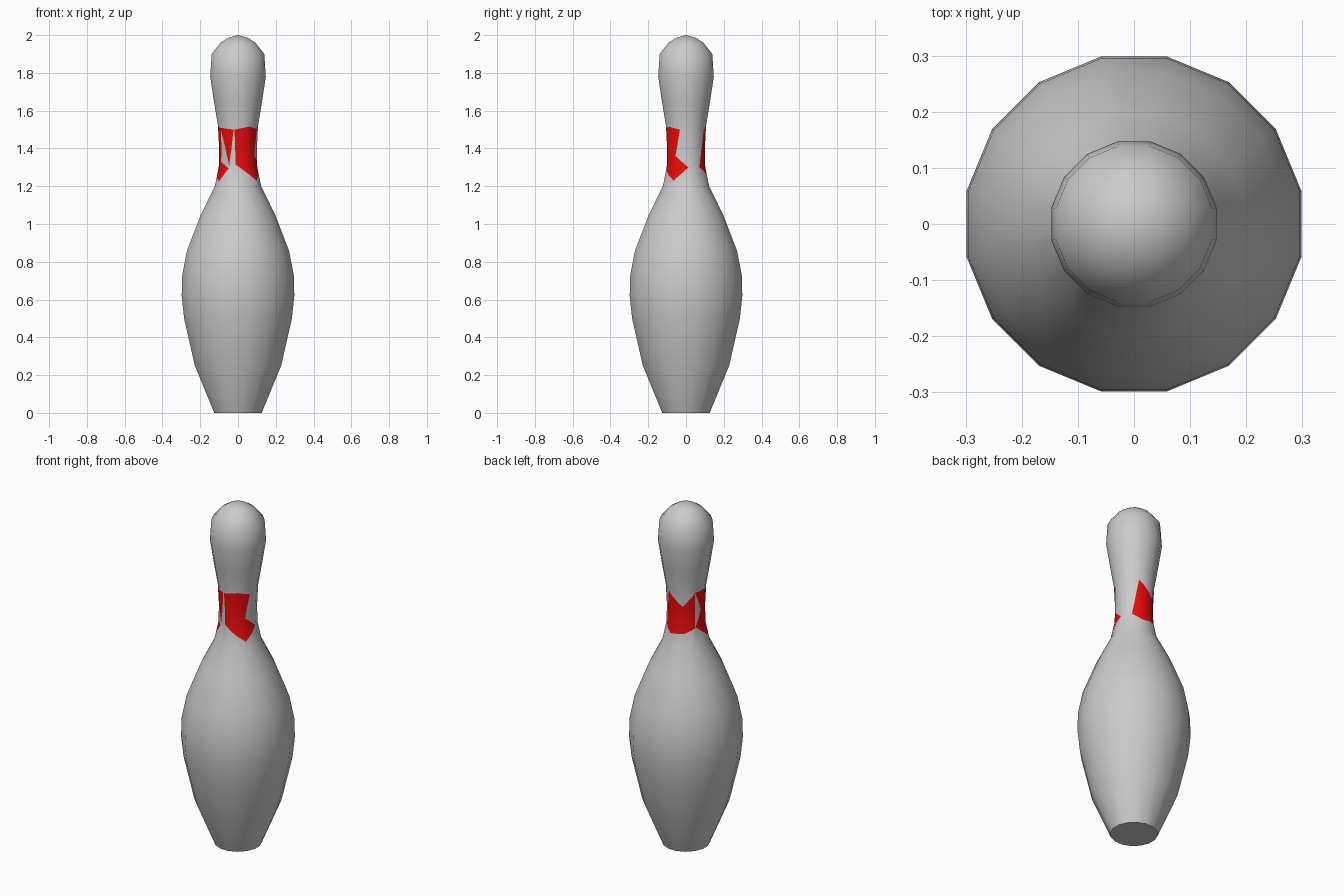
import bpy, bmesh
from math import radians, cos, sin, floor
from mathutils import Vector
from mathutils.geometry import delaunay_2d_cdt

if "Cube" in bpy.data.objects:
    bpy.data.objects.remove(bpy.data.objects["Cube"])

SIDES, START = 16, 11.25
STEP = 360 / SIDES
SCALE = 0.002  # keeps unrolled degrees in proportion to height

# Silhouette: (height, radius)
profile = [(0, .128), (.25, .233), (.5, .291), (.62, .304), (.73, .301), (.86, .275),
           (1.05, .2), (1.2, .125), (1.3, .104), (1.4, .102), (1.52, .108), (1.65, .13),
           (1.78, .15), (1.9, .142), (1.96, .094), (1.985, .055), (2.0, 0)]

# Jagged red patches around the neck: (azimuth in degrees, height)
patches = [
    [(44, 1.30), (65, 1.51), (115, 1.43), (153, 1.51), (153, 1.30), (120, 1.275), (75, 1.265)],
    [(153, 1.51), (182, 1.515), (211, 1.51), (209, 1.33), (212, 1.225), (190, 1.25),
     (155, 1.305), (176, 1.4)],
    [(209, 1.33), (242, 1.295), (212, 1.225)],
    [(211, 1.51), (257, 1.50), (243, 1.31)],
    [(260, 1.50), (304, 1.515), (342, 1.5), (327, 1.36), (367, 1.30), (326, 1.23),
     (300, 1.265), (263, 1.315)],
]


def radius(z):
    for (z0, r0), (z1, r1) in zip(profile, profile[1:]):
        if z <= z1:
            return r0 + (r1 - r0) * (z - z0) / (z1 - z0)
    return 0


def wrap(p):
    """Roll an unrolled point onto the many-sided pin."""
    t = (p.x / SCALE - START) / STEP
    k = floor(t + 1e-4)
    a, b = (radians(START + STEP * i) for i in (k, k + 1))
    f, r = max(t - k, 0), radius(p.y)
    return Vector((r * (cos(a) * (1 - f) + cos(b) * f),
                   r * (sin(a) * (1 - f) + sin(b) * f), p.y))


def inside(p, poly):
    hit = False
    for (x0, y0), (x1, y1) in zip(poly, poly[1:] + poly[:1]):
        if (y0 > p.y) != (y1 > p.y):
            if p.x / SCALE < x0 + (x1 - x0) * (p.y - y0) / (y1 - y0):
                hit = not hit
    return hit


# Unrolled grid of profile rings and sides, with the patch outlines cut in
cols = SIDES + 1
points = [Vector(((START + STEP * i) * SCALE, z)) for z, _ in profile for i in range(cols)]
edges = []
for j in range(len(profile)):
    for i in range(cols):
        n = j * cols + i
        if i < SIDES:
            edges.append((n, n + 1))
        if j < len(profile) - 1:
            edges.append((n, n + cols))
for poly in patches:
    base = len(points)
    points += [Vector((u * SCALE, z)) for u, z in poly]
    edges += [(base + i, base + (i + 1) % len(poly)) for i in range(len(poly))]
flat, _, tris, *_ = delaunay_2d_cdt(points, edges, [], 0, 1e-6)

# Roll it up, colour the patches, close the base
bm = bmesh.new()
verts = [bm.verts.new(wrap(p)) for p in flat]
for tri in tris:
    centre = sum((flat[i] for i in tri), Vector((0, 0))) / 3
    face = bm.faces.new([verts[i] for i in tri])
    face.material_index = int(any(inside(centre, poly) for poly in patches))
bmesh.ops.remove_doubles(bm, verts=bm.verts, dist=1e-4)
bmesh.ops.dissolve_degenerate(bm, dist=1e-5, edges=bm.edges)
bmesh.ops.holes_fill(bm, edges=[e for e in bm.edges if e.is_boundary], sides=0)
bmesh.ops.recalc_face_normals(bm, faces=bm.faces)

mesh = bpy.data.meshes.new("bowling_pin")
bm.to_mesh(mesh)
bm.free()
red = bpy.data.materials.new("red_paint")
red.diffuse_color = (0.85, 0.003, 0.003, 1)
red.use_nodes = True
red.node_tree.nodes["Principled BSDF"].inputs["Base Color"].default_value = red.diffuse_color
mesh.materials.append(None)
mesh.materials.append(red)
pin = bpy.data.objects.new("bowling_pin", mesh)
bpy.context.collection.objects.link(pin)
bpy.context.view_layer.objects.active = pin
pin.select_set(True)
bpy.ops.object.shade_smooth_by_angle(angle=radians(50))
